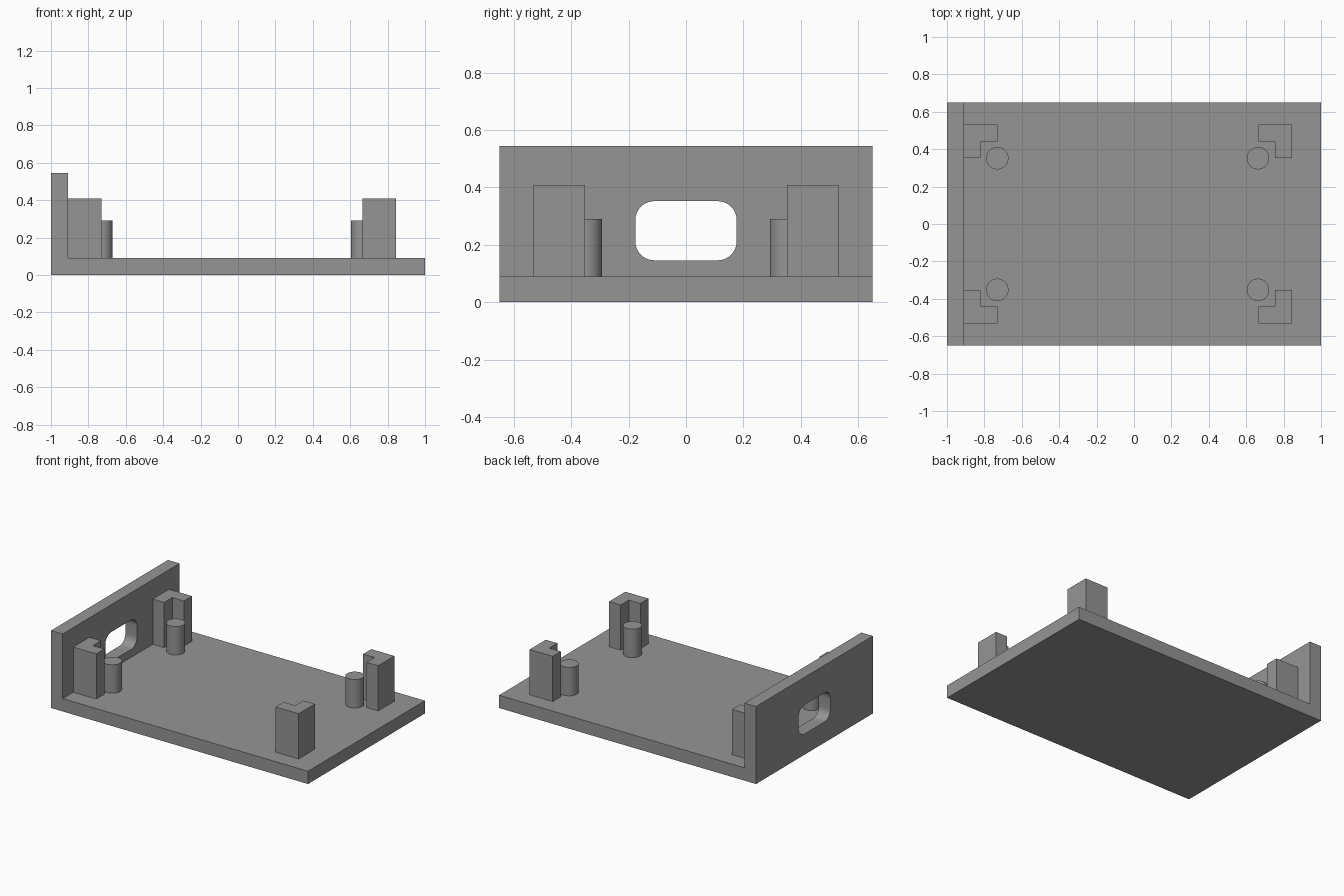
import bpy, bmesh, math
from mathutils import Matrix, Vector

if "Cube" in bpy.data.objects:
    bpy.data.objects.remove(bpy.data.objects["Cube"])

grey = bpy.data.materials.new("grey_plastic")
grey.diffuse_color = (0.3, 0.3, 0.3, 1)
grey.use_nodes = True
grey.node_tree.nodes["Principled BSDF"].inputs["Base Color"].default_value = grey.diffuse_color

FLOOR = 0.09      # floor and wall thickness
HALF_Y = 0.65


def prism(name, profile, offset, smooth=False):
    """Extrude a closed 3D outline along the offset vector."""
    bm = bmesh.new()
    face = bm.faces.new([bm.verts.new(p) for p in profile])
    ext = bmesh.ops.extrude_face_region(bm, geom=[face], use_keep_orig=True)
    top = [g for g in ext["geom"] if isinstance(g, bmesh.types.BMVert)]
    bmesh.ops.translate(bm, verts=top, vec=Vector(offset))
    bmesh.ops.recalc_face_normals(bm, faces=bm.faces)
    mesh = bpy.data.meshes.new(name)
    bm.to_mesh(mesh)
    bm.free()
    mesh.materials.append(grey)
    obj = bpy.data.objects.new(name, mesh)
    bpy.context.collection.objects.link(obj)
    if smooth:
        shade(obj)
    return obj


def shade(obj):
    bpy.ops.object.select_all(action='DESELECT')
    obj.select_set(True)
    bpy.context.view_layer.objects.active = obj
    bpy.ops.object.shade_smooth_by_angle(angle=math.radians(30))


# Tray: floor and end wall as one L-shaped section
section = [(-1, 0), (1, 0), (1, FLOOR), (-0.91, FLOOR), (-0.91, 0.545), (-1, 0.545)]
tray = prism("tray", [(x, -HALF_Y, z) for x, z in section], (0, 2 * HALF_Y, 0))

# Rounded opening through the end wall
half_w, half_h, r, mid_z = 0.176, 0.103, 0.065, 0.249
outline = []
for sy, sz, start in ((1, 1, 0), (-1, 1, 90), (-1, -1, 180), (1, -1, 270)):
    for i in range(11):
        a = math.radians(start + 9 * i)
        outline.append((-1.1, sy * (half_w - r) + r * math.cos(a),
                        mid_z + sz * (half_h - r) + r * math.sin(a)))
cutter = prism("opening_cutter", outline, (0.3, 0, 0))
cutter.hide_render = True
cut = tray.modifiers.new("opening", 'BOOLEAN')
cut.operation = 'DIFFERENCE'
cut.solver = 'EXACT'
cut.object = cutter
bpy.context.view_layer.objects.active = tray
bpy.ops.object.modifier_apply(modifier=cut.name)
bpy.data.objects.remove(cutter)
shade(tray)

# Corner brackets and locating pins, mirrored front/back and left/right
SINK = 0.02
A, T = 0.18, 0.09     # bracket arm length and thickness
bracket = [(0, 0), (A, 0), (A, T), (T, T), (T, A), (0, A)]
for side, corner_x, dx, pin_x in (("left", -0.911, 1, -0.731), ("right", 0.845, -1, 0.663)):
    for end, sy in (("front", -1), ("back", 1)):
        prism(f"{side}_{end}_bracket",
              [(corner_x + dx * u, sy * (0.532 - v), FLOOR - SINK) for u, v in bracket],
              (0, 0, 0.408 - FLOOR + SINK))
        ring = [(pin_x + 0.06 * math.cos(math.tau * i / 48),
                 sy * 0.352 + 0.06 * math.sin(math.tau * i / 48),
                 FLOOR - SINK) for i in range(48)]
        prism(f"{side}_{end}_pin", ring, (0, 0, 0.29 - FLOOR + SINK), smooth=True)
